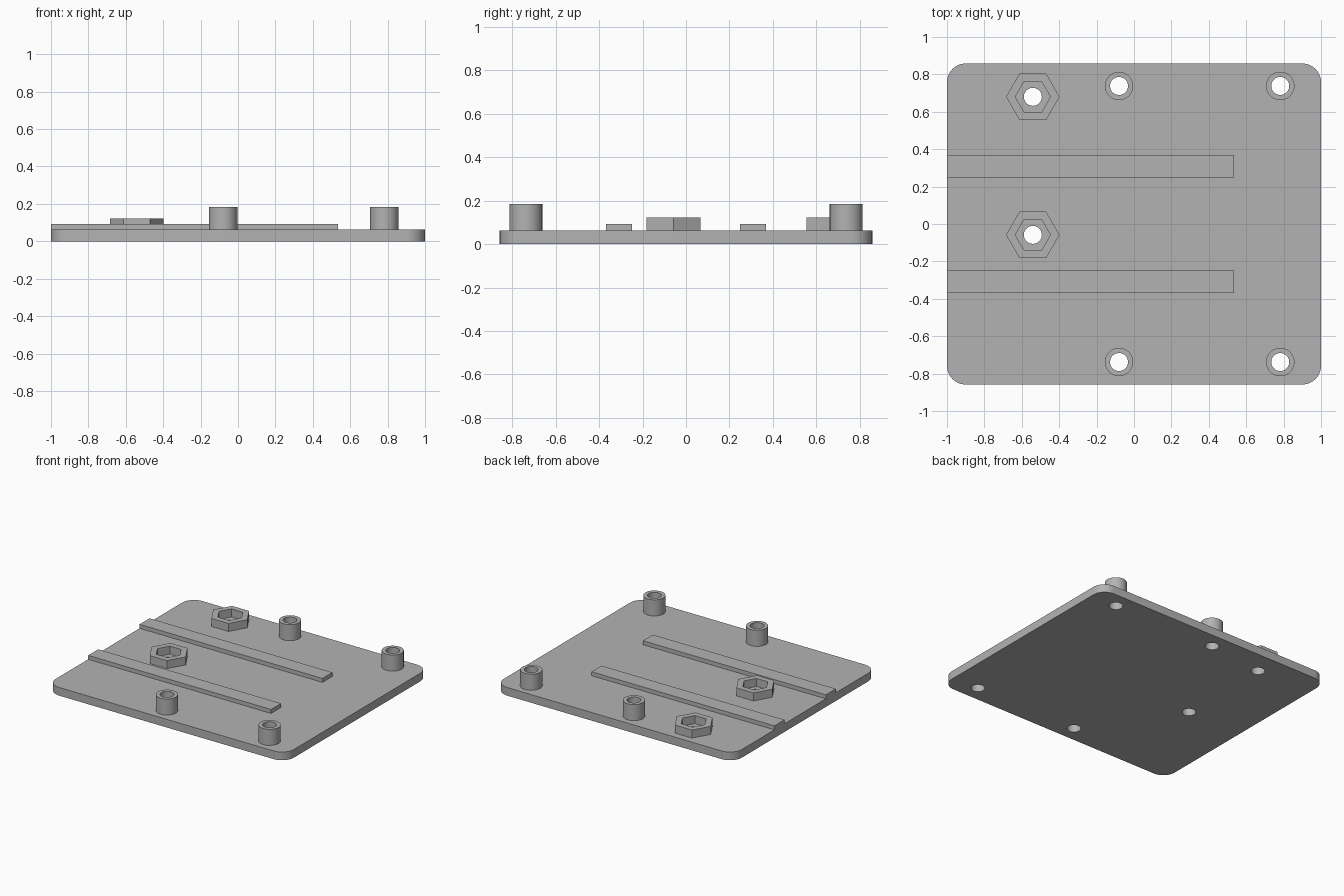
import bpy
import bmesh
import math

cube = bpy.data.objects.get("Cube")
if cube:
    bpy.data.objects.remove(cube, do_unlink=True)

PLATE_TOP = 0.062
HALF_Y = 0.858
HOLE_R = 0.048
POSTS = [(x, y) for x in (-0.08, 0.782) for y in (-0.738, 0.738)]
NUTS = [(-0.541, 0.68), (-0.541, -0.058)]

grey = bpy.data.materials.new("plain_grey")
grey.use_nodes = True
colour = (0.45, 0.45, 0.45, 1)
grey.diffuse_color = colour
grey.node_tree.nodes["Principled BSDF"].inputs["Base Color"].default_value = colour


def finish(name, bm):
    bmesh.ops.recalc_face_normals(bm, faces=bm.faces)
    mesh = bpy.data.meshes.new(name)
    bm.to_mesh(mesh)
    bm.free()
    mesh.materials.append(grey)
    obj = bpy.data.objects.new(name, mesh)
    bpy.context.collection.objects.link(obj)
    return obj


def activate(obj):
    bpy.ops.object.select_all(action='DESELECT')
    obj.select_set(True)
    bpy.context.view_layer.objects.active = obj


def smooth(obj):
    activate(obj)
    bpy.ops.object.shade_smooth_by_angle(angle=math.radians(30))


def add_box(bm, x0, x1, y0, y1, z0, z1):
    verts = bmesh.ops.create_cube(bm, size=1)["verts"]
    for v in verts:
        v.co.x = x1 if v.co.x > 0 else x0
        v.co.y = y1 if v.co.y > 0 else y0
        v.co.z = z1 if v.co.z > 0 else z0


def collar(name, x, y, outer, inner, sides, top):
    """Hollow prism standing on the plate."""
    bm = bmesh.new()

    def loop(r, z):
        angles = [math.tau * i / sides for i in range(sides)]
        return [bm.verts.new((x + r * math.cos(a), y + r * math.sin(a), z)) for a in angles]

    rings = [loop(outer, PLATE_TOP), loop(outer, top), loop(inner, top), loop(inner, PLATE_TOP)]
    for a, b in zip(rings, rings[1:]):
        for i in range(sides):
            j = (i + 1) % sides
            bm.faces.new((a[i], a[j], b[j], b[i]))
    # Outward side is known, so orient from the first outer face
    obj = finish(name, bm)
    if obj.data.polygons[0].normal.x < 0:
        obj.data.flip_normals()
    smooth(obj)


# Base plate with rounded corners
bm = bmesh.new()
add_box(bm, -1, 1, -HALF_Y, HALF_Y, 0, PLATE_TOP)
uprights = [e for e in bm.edges if abs(e.verts[0].co.z - e.verts[1].co.z) > 0.01]
bmesh.ops.bevel(bm, geom=uprights, offset=0.1, segments=10, profile=0.5, affect='EDGES')
plate = finish("base_plate", bm)

# Screw holes through the plate
bm = bmesh.new()
for x, y in POSTS + NUTS:
    made = bmesh.ops.create_cone(bm, cap_ends=True, segments=40,
                                 radius1=HOLE_R, radius2=HOLE_R, depth=0.4)
    bmesh.ops.translate(bm, verts=made["verts"], vec=(x, y, 0))
cutter = finish("hole_cutter", bm)
cutter.hide_render = True
cut = plate.modifiers.new("holes", 'BOOLEAN')
cut.operation = 'DIFFERENCE'
cut.solver = 'EXACT'
cut.object = cutter
activate(plate)
bpy.ops.object.modifier_apply(modifier=cut.name)
bpy.data.objects.remove(cutter, do_unlink=True)
smooth(plate)

# Round standoff posts
for i, (x, y) in enumerate(POSTS):
    collar(f"standoff_post_{i + 1}", x, y, 0.076, HOLE_R, 40, 0.184)

# Hexagonal nut holders
for i, (x, y) in enumerate(NUTS):
    collar(f"nut_holder_{i + 1}", x, y, 0.143, 0.094, 6, 0.123)

# Long guide ribs, flush with the right edge
for name, y in (("back_rib", 0.308), ("front_rib", -0.308)):
    bm = bmesh.new()
    add_box(bm, -1, 0.535, y - 0.06, y + 0.06, PLATE_TOP, 0.092)
    finish(name, bm)
